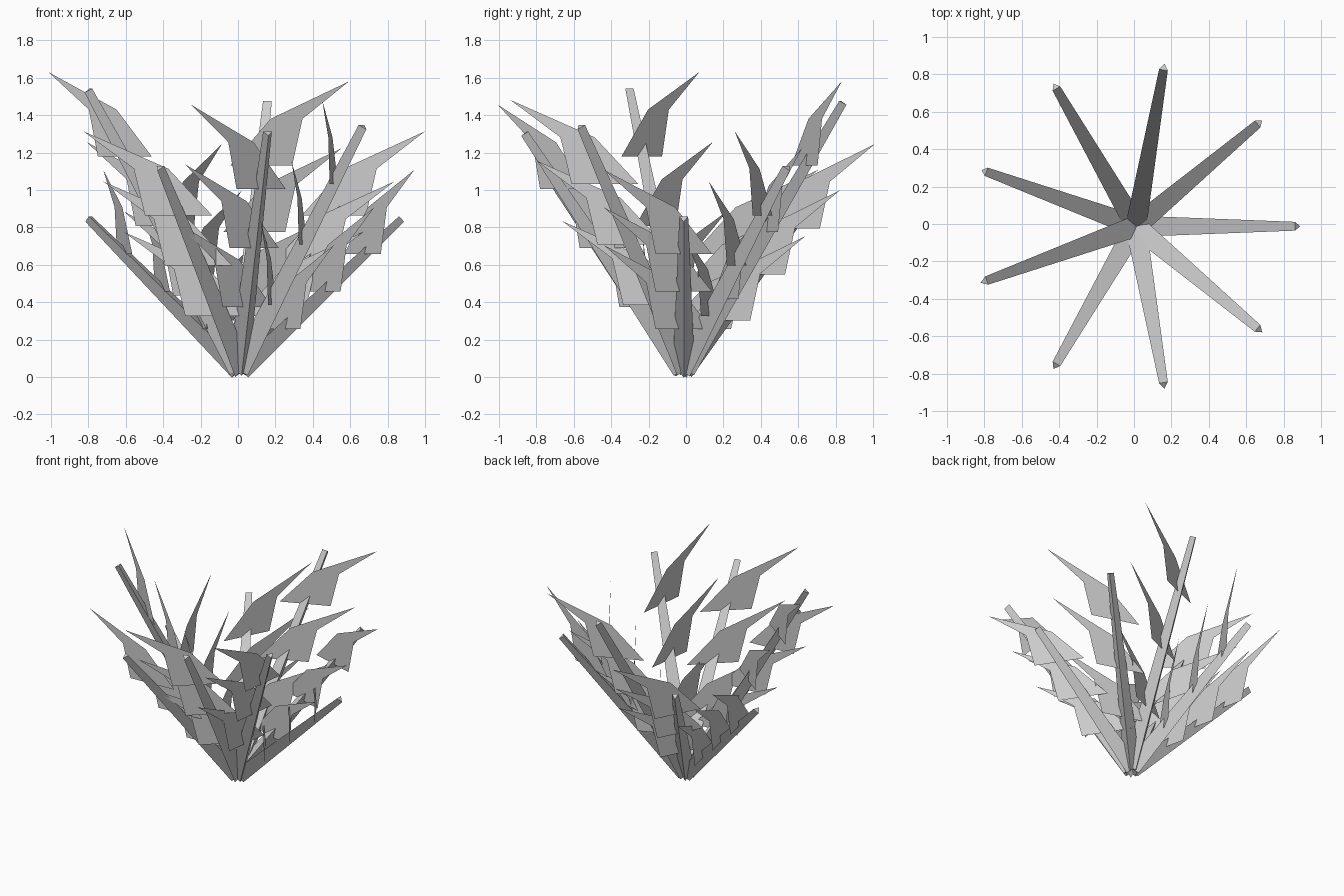
import bpy, math
from mathutils import Vector

if "Cube" in bpy.data.objects:
    bpy.data.objects.remove(bpy.data.objects["Cube"])

CENTER = Vector((0.01, -0.012, 0.045))   # where all stems meet
REACH = 0.86                             # horizontal reach of each stem
HEIGHTS = [0.85, 1.12, 1.47, 1.03, 0.85, 1.535, 1.12, 1.305, 1.34]
LEAF_AT = [0.262, 0.512, 0.762]          # leaf positions along a stem
LEAF_TURN = math.radians(-57)            # leaf heading relative to its stem
# leaf outline: distance along heading, height
LEAF = [(-0.18, 0), (0.18, 0), (0.24, 0.25), (0.055, 0.25), (0.51, 0.45)]


def add_mesh(name, verts, faces):
    me = bpy.data.meshes.new(name)
    me.from_pydata([tuple(v) for v in verts], [], faces)
    me.update()
    ob = bpy.data.objects.new(name, me)
    bpy.context.collection.objects.link(ob)
    return ob


def section(c, side, up, r):
    # triangular cross-section, flat face upward
    return [c + side * 0.87 * r + up * 0.5 * r,
            c - side * 0.87 * r + up * 0.5 * r,
            c - up * r]


for i, h in enumerate(HEIGHTS):
    a = math.radians(40 * i)
    tip = Vector((CENTER.x + REACH * math.cos(a), CENTER.y + REACH * math.sin(a), h))
    axis = (tip - CENTER).normalized()
    side = Vector((-math.sin(a), math.cos(a), 0))
    up = axis.cross(side)

    # tapered three-sided stem
    verts = section(CENTER, side, up, 0.066) + section(tip, side, up, 0.027)
    add_mesh(f"stem_{i + 1}", verts,
             [(0, 1, 4, 3), (1, 2, 5, 4), (2, 0, 3, 5), (2, 1, 0), (3, 4, 5)])

    # upright flat leaves along the stem
    b = a + LEAF_TURN
    heading = Vector((math.cos(b), math.sin(b), 0))
    verts, faces = [], []
    for f in LEAF_AT:
        base = CENTER.lerp(tip, f)
        n = len(verts)
        verts += [base + heading * u + Vector((0, 0, z)) for u, z in LEAF]
        faces += [(n, n + 1, n + 2, n + 3), (n + 3, n + 2, n + 4)]
    add_mesh(f"leaves_{i + 1}", verts, faces)
